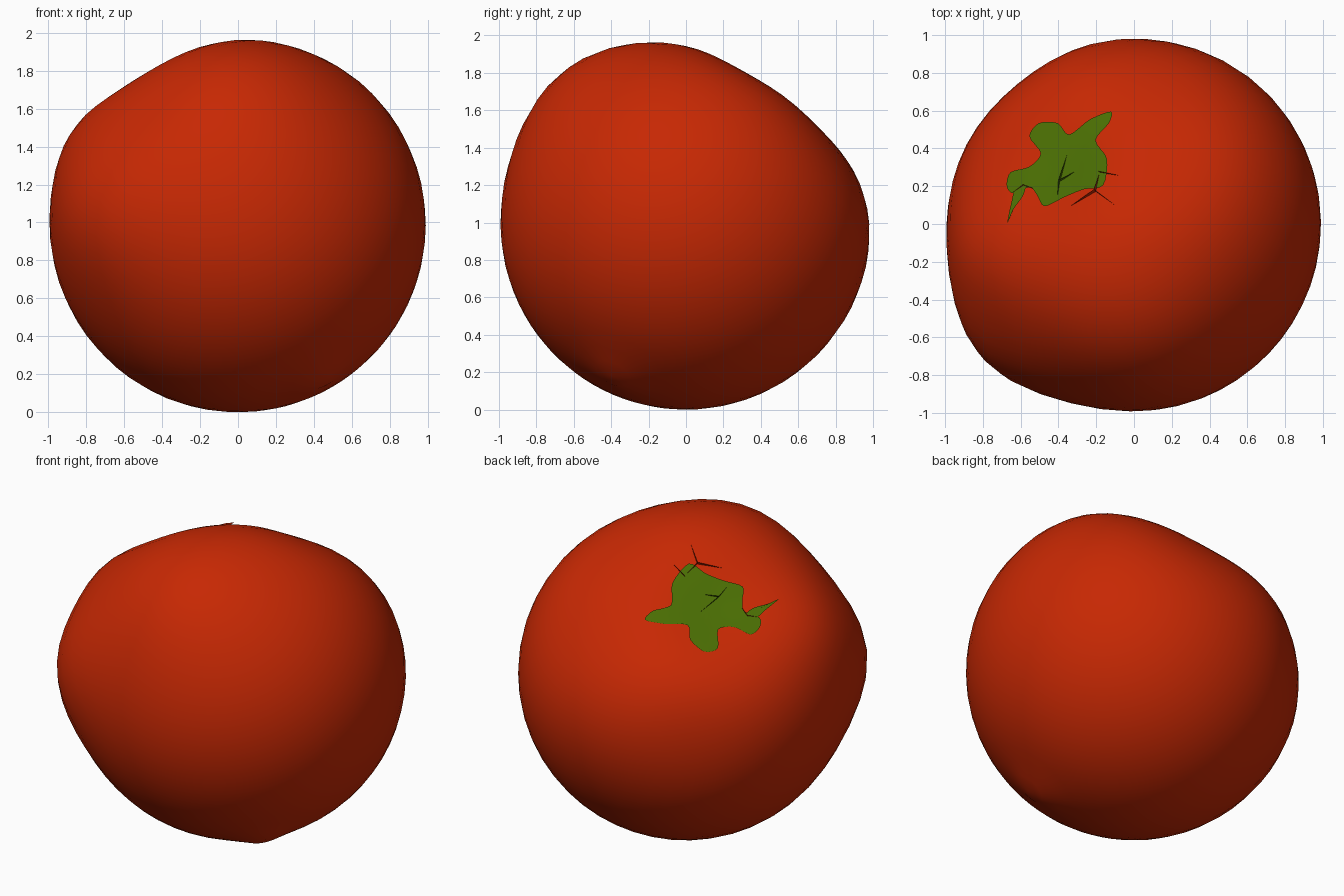
import bpy
import bmesh
import math
from mathutils import Vector
from mathutils.bvhtree import BVHTree
from mathutils.geometry import interpolate_bezier

old = bpy.data.objects.get("Cube")
if old:
    bpy.data.objects.remove(old, do_unlink=True)


def material(name, rgb):
    mat = bpy.data.materials.new(name)
    mat.use_nodes = True
    mat.diffuse_color = (*rgb, 1)
    mat.node_tree.nodes["Principled BSDF"].inputs["Base Color"].default_value = (*rgb, 1)
    return mat


def add_object(name, bm, mat):
    mesh = bpy.data.meshes.new(name)
    bm.to_mesh(mesh)
    bm.free()
    mesh.materials.append(mat)
    obj = bpy.data.objects.new(name, mesh)
    bpy.context.collection.objects.link(obj)
    return obj


red = material("ripe red", (0.57, 0.021, 0.001))
green = material("leaf green", (0.068, 0.153, 0.001))

# Fruit body: a sphere on a tilted stem axis, shaped by soft bumps and hollows
axis = Vector((-0.47, 0.39, 0.79)).normalized()
bumps = [  # direction, height, angular width
    (axis, -0.19, 0.5),
    (Vector((0.1, 0.75, 0.6)), -0.085, 0.45),
    (Vector((0.2, 0.35, 0.92)), -0.05, 0.33),
    (Vector((0, -0.62, 0.78)), 0.06, 0.45),
    (Vector((-0.85, -0.15, 0.5)), 0.04, 0.3),
    (Vector((-0.75, -0.65, 0.1)), 0.085, 0.4),
    (Vector((-0.6, 0.75, 0)), -0.02, 0.35),
    (Vector((0.43, -0.38, -0.82)), 0.035, 0.14),
]


def radius(direction):
    r = 0.99
    for centre, height, width in bumps:
        r += height * math.exp(-(direction.angle(centre) / width) ** 2)
    return r


bm = bmesh.new()
bmesh.ops.create_uvsphere(bm, u_segments=48, v_segments=32, radius=1)
tilt = Vector((0, 0, 1)).rotation_difference(axis)
for v in bm.verts:
    d = (tilt @ v.co).normalized()
    v.co = d * radius(d)
ground = min(v.co.z for v in bm.verts)
bmesh.ops.translate(bm, verts=bm.verts, vec=(0, 0, -ground))
for f in bm.faces:
    f.smooth = True
surface = BVHTree.FromBMesh(bm)
add_object("fruit_body", bm, red)


def on_body(x, y, lift):
    hit = surface.ray_cast(Vector((x, y, 3)), Vector((0, 0, -1)))
    return hit[0] + hit[1] * lift


def rounded(points, samples=4):
    """Closed smooth curve through the given points."""
    pts = [Vector(p) for p in points]
    n = len(pts)
    result = []
    for i in range(n):
        a, b, c, d = (pts[(i + k) % n] for k in (-1, 0, 1, 2))
        handles = (b, b + (c - a) / 7, c - (d - b) / 7, c)
        result += interpolate_bezier(*handles, samples + 1)[:-1]
    return result


def add_leaf_patch(name, hub, outline, lift, steps=7):
    """Leafy patch draped over the fruit, spreading from its hub."""
    hub = Vector(hub)
    edge = [p.to_2d() for p in rounded(outline)]
    bm = bmesh.new()
    rings = []
    for k in range(1, steps + 1):
        points = [hub.lerp(p, k / steps) for p in edge]
        rings.append([bm.verts.new(on_body(p.x, p.y, lift)) for p in points])
    middle = bm.verts.new(on_body(hub.x, hub.y, lift))
    count = len(edge)
    for i in range(count):
        j = (i + 1) % count
        bm.faces.new((middle, rings[0][i], rings[0][j]))
        for inner, outer in zip(rings, rings[1:]):
            bm.faces.new((inner[i], outer[i], outer[j], inner[j]))
    for f in bm.faces:
        f.smooth = True
    add_object(name, bm, green)


# Calyx: a ragged star of leaves in the hollow, with one narrow leaf
add_leaf_patch("calyx", (-0.37, 0.31), [
    (-0.12, 0.59), (-0.23, 0.55), (-0.34, 0.47), (-0.40, 0.53), (-0.50, 0.53),
    (-0.55, 0.46), (-0.49, 0.37), (-0.55, 0.30), (-0.65, 0.27), (-0.67, 0.20),
    (-0.64, 0.16), (-0.55, 0.19), (-0.51, 0.15), (-0.47, 0.09), (-0.36, 0.14),
    (-0.26, 0.18), (-0.16, 0.20), (-0.14, 0.34), (-0.20, 0.44), (-0.13, 0.53),
], 0.009)
add_leaf_patch("narrow_leaf", (-0.61, 0.13), [
    (-0.57, 0.22), (-0.62, 0.20), (-0.65, 0.08), (-0.665, 0.0),
    (-0.635, 0.07), (-0.58, 0.15),
], 0.012, 3)


# Thin upright slivers around the hollow
def add_slivers(name, mat, base, tips, lift):
    bm = bmesh.new()
    for tip in tips:
        foot = bm.verts.new(on_body(*base, 0.005))
        top = bm.verts.new(on_body(*base, lift))
        end = bm.verts.new(on_body(*tip, 0.012))
        bm.faces.new((foot, end, top))
    add_object(name, bm, mat)


add_slivers("front_sliver", red, (-0.20, 0.17),
            [(-0.33, 0.09), (-0.09, 0.09), (-0.18, 0.26)], 0.03)
add_slivers("left_sliver", red, (-0.18, 0.27), [(-0.07, 0.25)], 0.02)
add_slivers("right_sliver", red, (-0.58, 0.20), [(-0.52, 0.18), (-0.64, 0.16)], 0.02)
add_slivers("calyx_ridge", green, (-0.39, 0.22),
            [(-0.40, 0.14), (-0.31, 0.27), (-0.35, 0.36)], 0.025)
